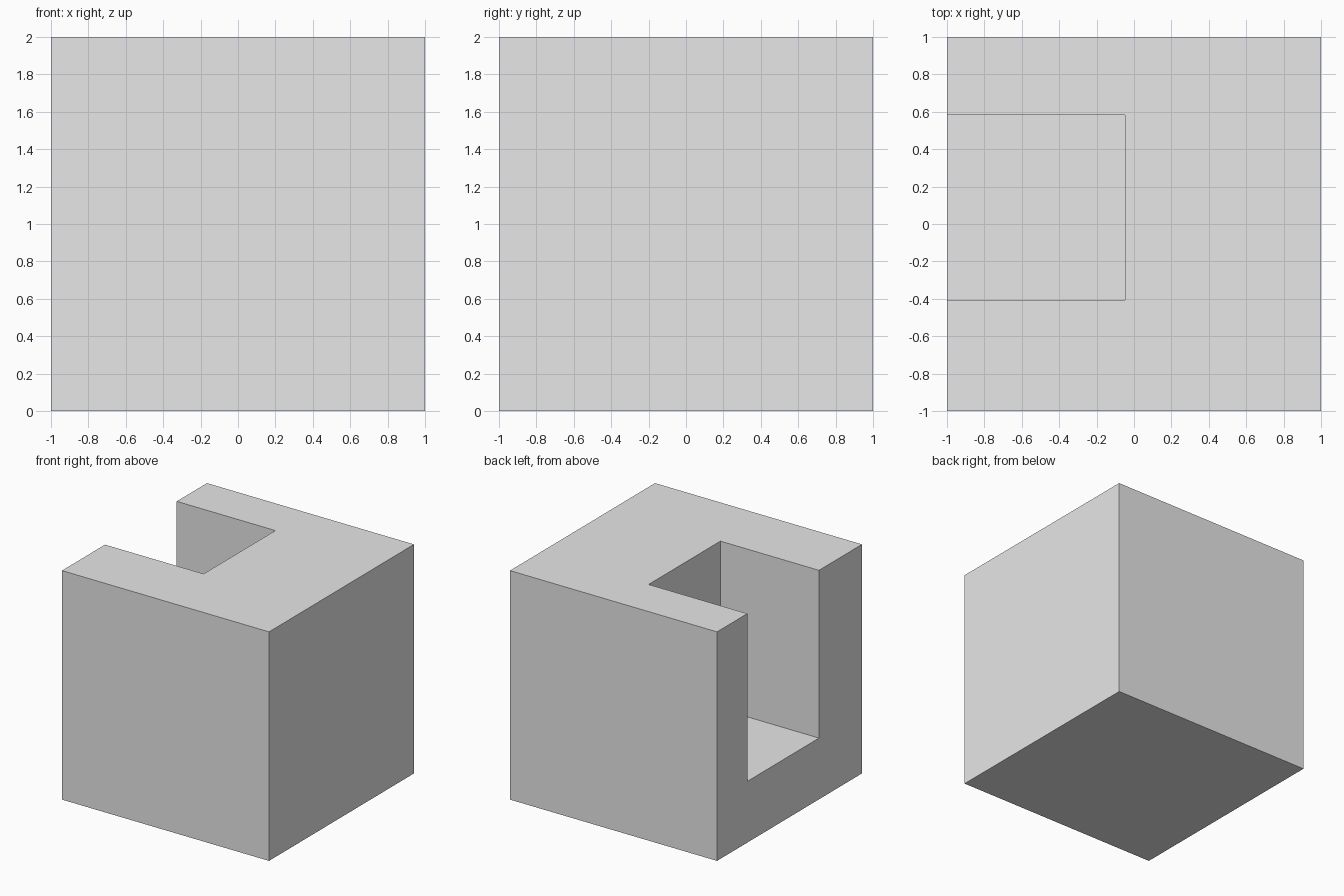
import bpy
import bmesh

default_cube = bpy.data.objects.get("Cube")
if default_cube:
    bpy.data.objects.remove(default_cube, do_unlink=True)

# Single plain grey
grey = bpy.data.materials.new("light_grey")
grey.use_nodes = True
colour = (0.8, 0.8, 0.8, 1.0)
grey.diffuse_color = colour
grey.node_tree.nodes["Principled BSDF"].inputs["Base Color"].default_value = colour


def extrude_profile(bm, points, z_low, z_high):
    """Fill a plan outline and pull it up into a solid."""
    face = bm.faces.new([bm.verts.new((x, y, z_low)) for x, y in points])
    result = bmesh.ops.extrude_face_region(bm, geom=[face], use_keep_orig=True)
    top = [v for v in result["geom"] if isinstance(v, bmesh.types.BMVert)]
    bmesh.ops.translate(bm, verts=top, vec=(0, 0, z_high - z_low))


# Plan of the block and of the slot open to the right side
half, height = 1.0, 2.0
slot_end, slot_front, slot_back, slot_floor = -0.047, -0.407, 0.583, 0.535
square = [(-half, -half), (half, -half), (half, half), (-half, half)]
slot = [(-half - 0.2, slot_front), (slot_end, slot_front),
        (slot_end, slot_back), (-half - 0.2, slot_back)]


def make_solid(name, points, z_low, z_high):
    bm = bmesh.new()
    extrude_profile(bm, points, z_low, z_high)
    bmesh.ops.recalc_face_normals(bm, faces=bm.faces)
    mesh = bpy.data.meshes.new(name)
    bm.to_mesh(mesh)
    bm.free()
    mesh.materials.append(grey)
    obj = bpy.data.objects.new(name, mesh)
    bpy.context.collection.objects.link(obj)
    return obj


# Block with the slot cut out
block = make_solid("slotted_block", square, 0.0, height)
cutter = make_solid("slot_cutter", slot, slot_floor, height + 0.2)
cut = block.modifiers.new("slot", 'BOOLEAN')
cut.operation = 'DIFFERENCE'
cut.solver = 'EXACT'
cut.object = cutter

# Bake the cut and drop the cutter
bpy.context.view_layer.objects.active = block
block.select_set(True)
bpy.ops.object.modifier_apply(modifier=cut.name)
bpy.data.objects.remove(cutter, do_unlink=True)
